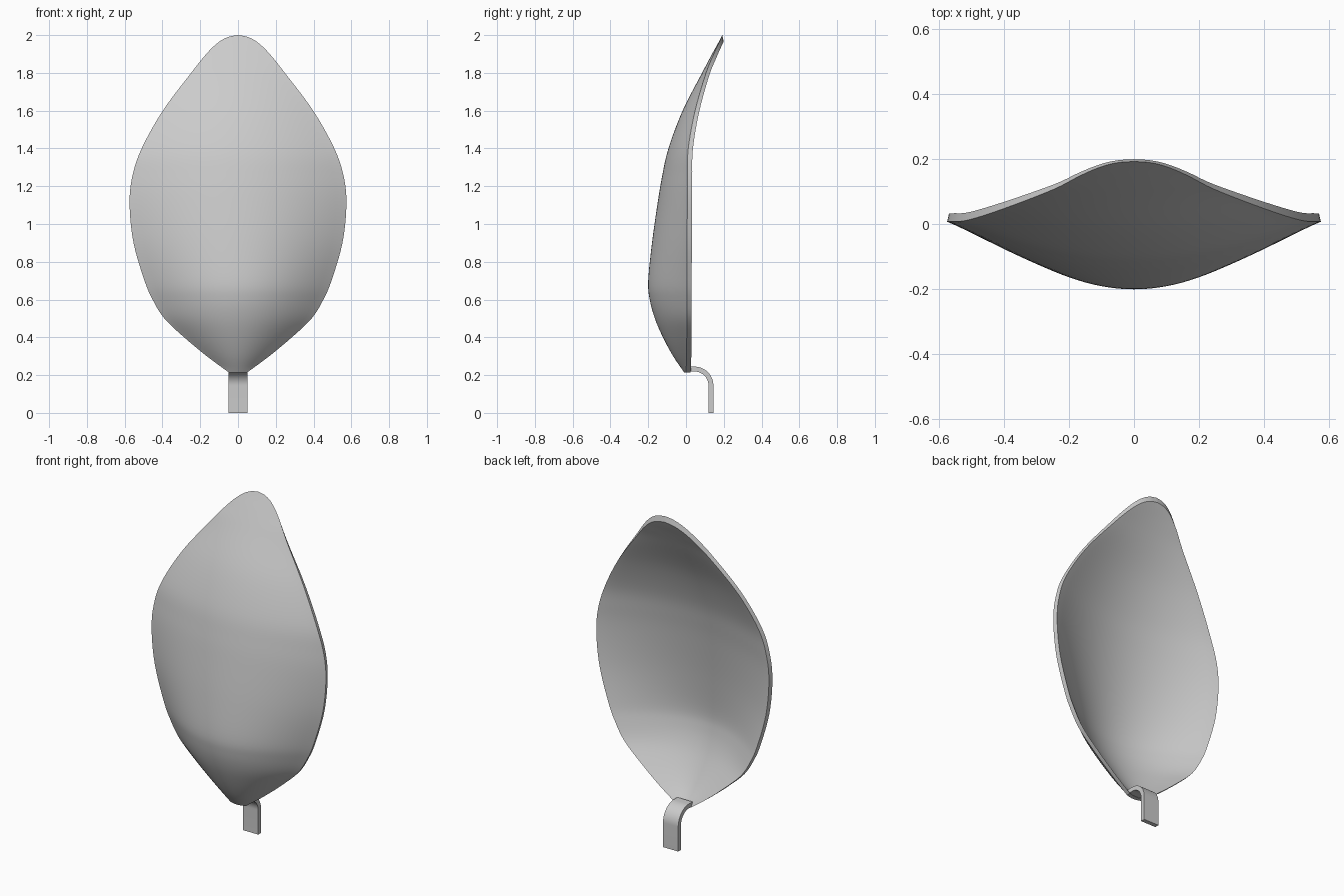
import bpy, bmesh, math
from mathutils import Vector

cube = bpy.data.objects.get("Cube")
if cube:
    bpy.data.objects.remove(cube, do_unlink=True)

grey = bpy.data.materials.new("light_grey")
grey.use_nodes = True
colour = (0.6, 0.6, 0.6, 1)
grey.diffuse_color = colour
grey.node_tree.nodes["Principled BSDF"].inputs["Base Color"].default_value = colour


def finish(name, bm):
    bmesh.ops.remove_doubles(bm, verts=bm.verts, dist=0.0005)
    bmesh.ops.recalc_face_normals(bm, faces=bm.faces)
    mesh = bpy.data.meshes.new(name)
    bm.to_mesh(mesh)
    bm.free()
    mesh.materials.append(grey)
    obj = bpy.data.objects.new(name, mesh)
    bpy.context.collection.objects.link(obj)
    bpy.ops.object.select_all(action='DESELECT')
    obj.select_set(True)
    bpy.context.view_layer.objects.active = obj
    bpy.ops.object.shade_smooth_by_angle(angle=math.radians(35))
    return obj


def spline(points, steps):
    """Smooth curve through all the points."""
    pts = [Vector(p) for p in points]
    pts = [2 * pts[0] - pts[1]] + pts + [2 * pts[-1] - pts[-2]]
    out = []
    for a, b, c, d in zip(pts, pts[1:], pts[2:], pts[3:]):
        for i in range(steps):
            t = i / steps
            out.append(0.5 * (2 * b + (c - a) * t + (2 * a - 5 * b + 4 * c - d) * t * t
                              + (3 * b - a - 3 * c + d) * t ** 3))
    return out + [pts[-2]]


# Petal stations: height, half width, y of the centre line, y of the rim
stations = [
    (0.215, 0.05, -0.01, 0.0), (0.3, 0.165, -0.068, 0.003), (0.4, 0.285, -0.122, 0.004),
    (0.5, 0.39, -0.165, 0.005), (0.6, 0.452, -0.192, 0.005), (0.7, 0.495, -0.2, 0.005),
    (0.9, 0.553, -0.18, 0.006), (1.1, 0.574, -0.152, 0.007), (1.25, 0.56, -0.127, 0.008),
    (1.4, 0.51, -0.093, 0.012), (1.6, 0.398, -0.018, 0.048), (1.8, 0.248, 0.085, 0.106),
    (1.9, 0.168, 0.138, 0.147), (1.96, 0.106, 0.171, 0.174), (1.99, 0.052, 0.187, 0.188),
    (2.0, 0.0, 0.192, 0.192)]
ACROSS = 40

bm = bmesh.new()
front, back = [], []
for z, w, centre, rim in spline(stations, 5):
    tip = max(0.0, (z - 1.3) / 0.7) ** 2
    front_row, back_row = [], []
    for i in range(ACROSS + 1):
        t = 2 * i / ACROSS - 1
        y = rim + (centre - rim) * (1 - t * t) ** 1.1
        front_row.append(bm.verts.new((w * t, y, z)))
        back_row.append(bm.verts.new((w * t * 0.99, y + 0.025 - 0.018 * tip, z - 0.033 * tip)))
    front.append(front_row)
    back.append(back_row)

# Front and back skins
for grid in (front, back):
    for lower, upper in zip(grid, grid[1:]):
        for i in range(ACROSS):
            bm.faces.new((lower[i], lower[i + 1], upper[i + 1], upper[i]))
# Rim along both sides and the flat cut at the base
for k in range(len(front) - 1):
    for i in (0, ACROSS):
        bm.faces.new((front[k][i], front[k + 1][i], back[k + 1][i], back[k][i]))
for i in range(ACROSS):
    bm.faces.new((front[0][i], front[0][i + 1], back[0][i + 1], back[0][i]))
finish("petal", bm)

# Bent strap stem: outer and inner bend lines joined across the width
bm = bmesh.new()
rings = []
angles = [math.radians(90 - 90 * i / 16) for i in range(17)]


def bend(radius):
    arc = [(0.045 + radius * math.cos(a), 0.145 + radius * math.sin(a)) for a in angles]
    return [(0.01, 0.145 + radius)] + arc + [(0.045 + radius, 0.0)]


for outer, inner in zip(bend(0.1), bend(0.074)):
    rings.append([bm.verts.new((x, y, z)) for x, (y, z) in
                  ((-0.05, outer), (0.05, outer), (0.05, inner), (-0.05, inner))])
for a, b in zip(rings, rings[1:]):
    for i in range(4):
        j = (i + 1) % 4
        bm.faces.new((a[i], a[j], b[j], b[i]))
bm.faces.new(rings[0])
bm.faces.new(rings[-1])
finish("stem", bm)
